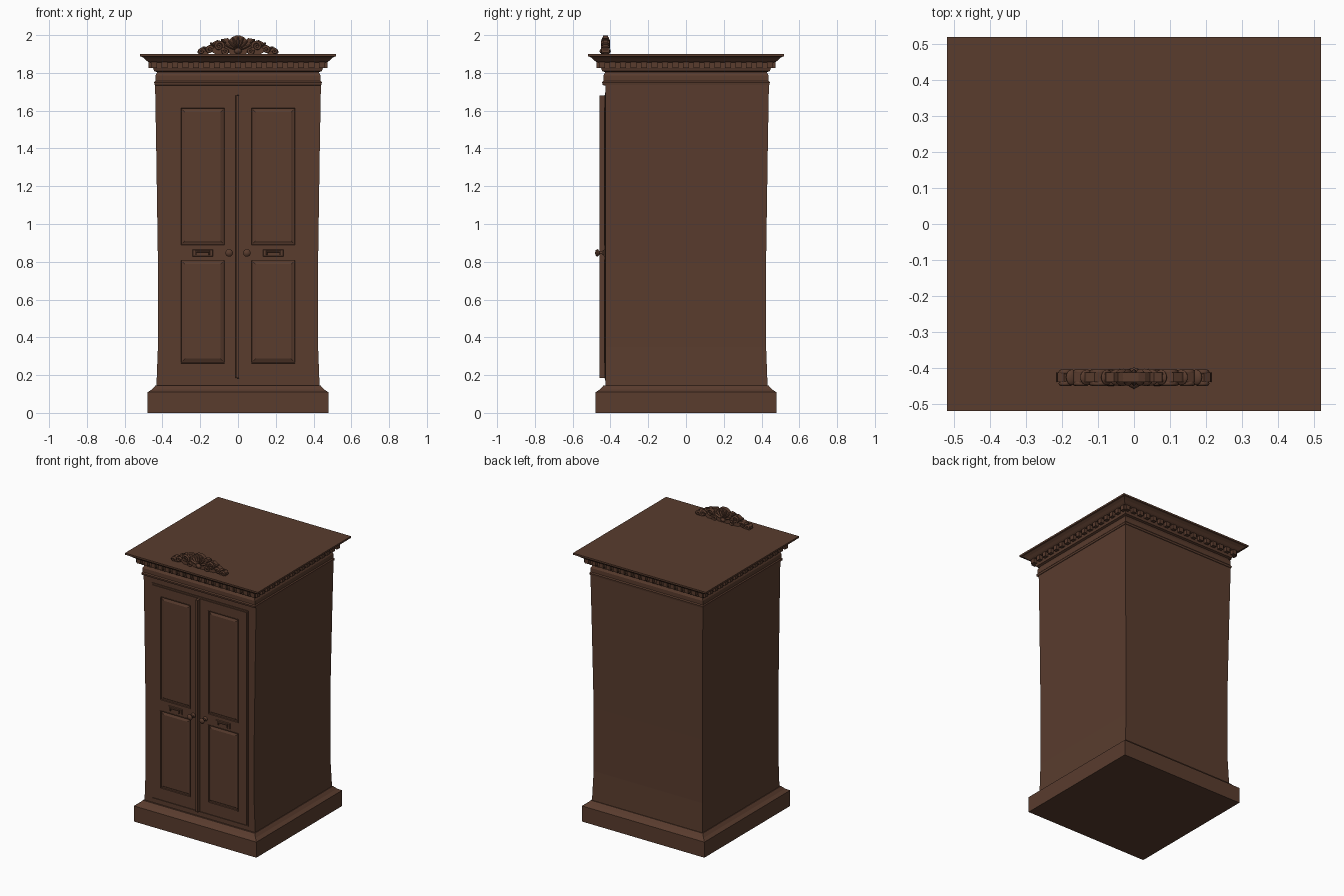
import bpy, bmesh, math
from mathutils import Vector, Matrix

cube = bpy.data.objects.get("Cube")
if cube:
    bpy.data.objects.remove(cube, do_unlink=True)

wood = bpy.data.materials.new("dark_brown_wood")
wood.use_nodes = True
COLOUR = (0.1, 0.045, 0.027, 1)
wood.diffuse_color = COLOUR
bsdf = wood.node_tree.nodes["Principled BSDF"]
bsdf.inputs["Base Color"].default_value = COLOUR
bsdf.inputs["Roughness"].default_value = 0.8


def finish(name, bm, smooth=False):
    bmesh.ops.recalc_face_normals(bm, faces=bm.faces)
    mesh = bpy.data.meshes.new(name)
    bm.to_mesh(mesh)
    bm.free()
    mesh.materials.append(wood)
    ob = bpy.data.objects.new(name, mesh)
    bpy.context.collection.objects.link(ob)
    if smooth:
        bpy.ops.object.select_all(action='DESELECT')
        ob.select_set(True)
        bpy.context.view_layer.objects.active = ob
        bpy.ops.object.shade_smooth_by_angle(angle=math.radians(40))


def bridge(bm, rings):
    for a, b in zip(rings, rings[1:]):
        for i in range(len(a)):
            j = (i + 1) % len(a)
            bm.faces.new((a[i], a[j], b[j], b[i]))
    bm.faces.new(rings[0])
    bm.faces.new(rings[-1])


def box(bm, x0, x1, y0, y1, z0, z1, taper=0.0):
    """Box whose front (y0) face is shrunk by taper on every edge."""
    def ring(y, t):
        return [bm.verts.new((x, y, z)) for x, z in
                ((x0 + t, z0 + t), (x1 - t, z0 + t), (x1 - t, z1 - t), (x0 + t, z1 - t))]
    bridge(bm, [ring(y0, taper), ring(y1, 0)])


def square_stack(name, profile, front=None):
    """Square sections (half width, height) stacked upward."""
    bm = bmesh.new()
    rings = []
    for r, z in profile:
        f = -r if front is None else front
        rings.append([bm.verts.new(p) for p in ((-r, f, z), (r, f, z), (r, r, z), (-r, r, z))])
    bridge(bm, rings)
    finish(name, bm)


def lathe(bm, centre, profile, n=16):
    """Turned shape pointing forward; profile is (radius, distance forward)."""
    rings = []
    for r, d in profile:
        rings.append([bm.verts.new(Vector(centre) + Vector((
            r * math.cos(math.tau * i / n), -d, r * math.sin(math.tau * i / n)))) for i in range(n)])
    bridge(bm, rings)


# Carcass, plinth and cornice
FACE = -0.425
square_stack("plinth", [(0.478, 0), (0.478, 0.11), (0.455, 0.125), (0.437, 0.145), (0.42, 0.145)])
square_stack("cabinet_body", [(0.432, 0.14), (0.424, 0.35), (0.424, 0.8),
                              (0.433, 1.4), (0.439, 1.74)], front=FACE)
square_stack("frieze", [(0.43, 1.732), (0.442, 1.737), (0.444, 1.75), (0.438, 1.757),
                        (0.438, 1.785), (0.43, 1.80), (0.43, 1.82)])
square_stack("cornice", [(0.43, 1.805), (0.445, 1.81), (0.448, 1.822), (0.45, 1.826), (0.45, 1.855),
                         (0.474, 1.857), (0.482, 1.863), (0.494, 1.875), (0.508, 1.885),
                         (0.519, 1.887), (0.519, 1.899)])

# Dentil blocks on all four sides
bm = bmesh.new()
COUNT = 17
for side in range(4):
    turn = Matrix.Rotation(side * math.pi / 2, 4, 'Z')
    for i in range(COUNT):
        x = -0.445 + 0.89 * i / (COUNT - 1)
        before = set(bm.verts)
        box(bm, x - 0.015, x + 0.015, -0.473, -0.445, 1.826, 1.857)
        bmesh.ops.transform(bm, matrix=turn, verts=[v for v in bm.verts if v not in before])
finish("dentils", bm)

# Face frame moulding around the door opening
bm = bmesh.new()
for s in (-1, 1):
    a, b = sorted((s * 0.372, s * 0.378))
    box(bm, a, b, FACE - 0.005, -0.42, 0.175, 1.695)
for z in (0.172, 1.688):
    box(bm, -0.378, 0.378, FACE - 0.005, -0.42, z, z + 0.007)
finish("door_surround", bm)

# Flush doors: stiles, rails and raised panels
PANELS = ((0.265, 0.81), (0.888, 1.615))
BOTTOM, TOP = 0.183, 1.682
IN, OUT = 0.07, 0.303
DOOR = FACE - 0.006
for name, s in (("left", 1), ("right", -1)):
    def span(a, b):
        return sorted((s * a, s * b))

    bm = bmesh.new()
    box(bm, *span(0.004, IN), DOOR, -0.42, BOTTOM, TOP)
    box(bm, *span(OUT, 0.368), DOOR, -0.42, BOTTOM, TOP)
    for z0, z1 in ((BOTTOM, PANELS[0][0]), (PANELS[0][1], PANELS[1][0]), (PANELS[1][1], TOP)):
        box(bm, *span(IN, OUT), DOOR, -0.42, z0, z1)
    finish(name + "_door_frame", bm)

    bm = bmesh.new()
    for z0, z1 in PANELS:
        box(bm, *span(IN + 0.008, OUT - 0.008), DOOR, -0.424, z0 + 0.008, z1 - 0.008, 0.014)
        # slim bead around each panel
        for a, b in ((IN - 0.003, IN + 0.004), (OUT - 0.004, OUT + 0.003)):
            box(bm, *span(a, b), DOOR - 0.003, -0.42, z0 - 0.003, z1 + 0.003, 0.002)
        for z in (z0, z1):
            box(bm, *span(IN, OUT), DOOR - 0.003, -0.42, z - 0.004, z + 0.004, 0.002)
    finish(name + "_door_panels", bm)

    # Knob and pull plate
    bm = bmesh.new()
    lathe(bm, (s * 0.047, DOOR, 0.847), [(0.016, 0), (0.014, 0.005), (0.007, 0.01), (0.007, 0.026),
                                        (0.018, 0.034), (0.02, 0.04), (0.014, 0.047), (0.004, 0.05)])
    finish(name + "_knob", bm, True)
    bm = bmesh.new()
    box(bm, *span(0.132, 0.242), DOOR - 0.005, DOOR, 0.827, 0.865, 0.003)
    box(bm, *span(0.148, 0.226), DOOR - 0.014, DOOR, 0.848, 0.86, 0.003)
    for a in (0.148, 0.218):
        box(bm, *span(a, a + 0.008), DOOR - 0.014, DOOR, 0.834, 0.86, 0.002)
    finish(name + "_pull", bm)

# Proud strip covering the gap between the doors
bm = bmesh.new()
box(bm, -0.013, 0.006, -0.458, -0.42, BOTTOM, TOP, 0.002)
finish("centre_strip", bm)

# Crest backing: leafy stepped top edge and an arched lower edge
upper = [(0.215, 1.908), (0.212, 1.922), (0.195, 1.932), (0.177, 1.922), (0.165, 1.94), (0.145, 1.95),
         (0.132, 1.962), (0.11, 1.974), (0.088, 1.968), (0.078, 1.98), (0.055, 1.984),
         (0.045, 1.976), (0.03, 1.99), (0.012, 1.997)]
lower = [(0.035, 1.897), (0.05, 1.906), (0.075, 1.897), (0.115, 1.897), (0.14, 1.912),
         (0.165, 1.897), (0.205, 1.897)]
outline = upper + [(-x, z) for x, z in reversed(upper)]
outline += [(-x, z) for x, z in reversed(lower)] + lower
bm = bmesh.new()
bridge(bm, [[bm.verts.new((x, y, z)) for x, z in outline] for y in (-0.439, -0.412)])
finish("crest_backing", bm)


# Fan shell in the middle of the crest, carved on both sides
def ellipsoid(bm, place, size):
    bmesh.ops.create_uvsphere(bm, u_segments=10, v_segments=8, radius=1,
                              matrix=place @ Matrix.Diagonal((*size, 1)))


bm = bmesh.new()
for i in range(7):
    turn = Matrix.Rotation(math.radians(-66 + 22 * i), 4, 'Y')
    place = Matrix.Translation((0, -0.426, 1.918)) @ turn @ Matrix.Translation((0, 0, 0.043))
    ellipsoid(bm, place, (0.0095, 0.024, 0.036))
ellipsoid(bm, Matrix.Translation((0, -0.428, 1.915)), (0.022, 0.03, 0.018))
finish("crest_shell", bm, True)


# Scrolls either side of the shell, on the front and the back
def scroll(name, cx, y, cz, radius, start, turns, direction):
    curve = bpy.data.curves.new(name, 'CURVE')
    curve.dimensions = '3D'
    curve.bevel_depth = 0.0075
    curve.bevel_resolution = 2
    curve.use_fill_caps = True
    n = 26
    line = curve.splines.new('POLY')
    line.points.add(n - 1)
    for i, p in enumerate(line.points):
        t = i / (n - 1)
        a = math.radians(start) + direction * turns * math.tau * t
        r = radius * (1 - 0.85 * t)
        p.co = (cx + r * math.cos(a), y, cz + r * math.sin(a), 1)
        p.radius = 1 - 0.35 * t
    curve.materials.append(wood)
    ob = bpy.data.objects.new(name, curve)
    bpy.context.collection.objects.link(ob)
    bpy.ops.object.select_all(action='DESELECT')
    ob.select_set(True)
    bpy.context.view_layer.objects.active = ob
    bpy.ops.object.convert(target='MESH')
    bpy.ops.object.shade_smooth_by_angle(angle=math.radians(50))


for name, s in (("left", 1), ("right", -1)):
    for face, y in (("front", -0.443), ("back", -0.411)):
        for k, (cx, cz, r, start, turns) in enumerate((
                (0.1, 1.942, 0.026, 200, 1.5), (0.15, 1.922, 0.019, 160, 1.4),
                (0.193, 1.914, 0.015, 180, 1.3), (0.065, 1.915, 0.016, 20, 1.3))):
            scroll(f"{name}_{face}_crest_scroll_{k + 1}", s * cx, y, cz, r,
                   start if s > 0 else 180 - start, turns, -s)
    # Small leaves linking the scrolls
    bm = bmesh.new()
    for x, z, tilt, length in ((0.075, 1.966, 50, 0.02), (0.13, 1.948, 60, 0.022), (0.172, 1.93, 65, 0.018)):
        place = Matrix.Translation((s * x, -0.426, z)) @ Matrix.Rotation(math.radians(s * tilt), 4, 'Y')
        ellipsoid(bm, place, (0.008, 0.022, length))
    finish(name + "_crest_leaves", bm, True)
